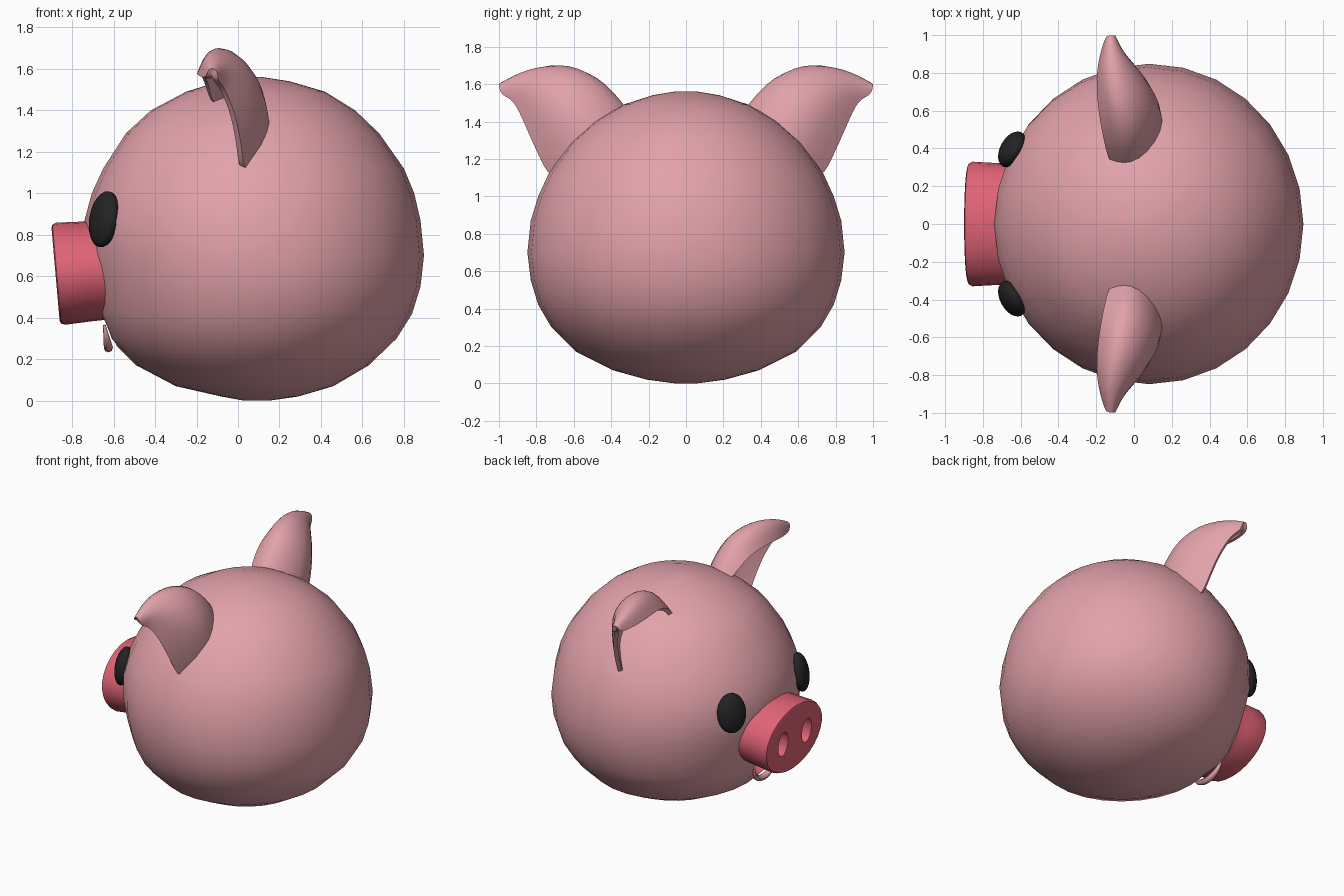
import bpy, bmesh, math
from mathutils import Matrix, Vector

if "Cube" in bpy.data.objects:
    bpy.data.objects.remove(bpy.data.objects["Cube"])


def material(name, rgb):
    m = bpy.data.materials.new(name)
    m.diffuse_color = (*rgb, 1)
    m.use_nodes = True
    m.node_tree.nodes["Principled BSDF"].inputs["Base Color"].default_value = m.diffuse_color
    return m


PINK = material("skin pink", (0.76, 0.36, 0.40))
RED = material("snout rose", (0.74, 0.125, 0.18))
BLACK = material("eye black", (0.017, 0.017, 0.017))


def add(name, bm, *mats):
    me = bpy.data.meshes.new(name)
    bm.to_mesh(me)
    bm.free()
    for m in mats:
        me.materials.append(m)
    ob = bpy.data.objects.new(name, me)
    bpy.context.collection.objects.link(ob)
    return ob


def loft(name, rings, *mats, closed=True):
    """Skin a list of point rings; closed rings get end caps."""
    bm = bmesh.new()
    vs = [[bm.verts.new(p) for p in r] for r in rings]
    n = len(rings[0])
    for a, b in zip(vs, vs[1:]):
        for i in range(n if closed else n - 1):
            j = (i + 1) % n
            bm.faces.new((a[i], a[j], b[j], b[i]))
    if closed:
        bm.faces.new(vs[0])
        bm.faces.new(vs[-1])
    bmesh.ops.recalc_face_normals(bm, faces=bm.faces)
    return add(name, bm, *mats)


def ellipsoid(name, matrix, radii, *mats, seg=24):
    bm = bmesh.new()
    bmesh.ops.create_uvsphere(bm, u_segments=seg, v_segments=seg // 2, radius=1,
                              matrix=matrix @ Matrix.Diagonal((*radii, 1)))
    bmesh.ops.recalc_face_normals(bm, faces=bm.faces)
    return add(name, bm, *mats)


def cut(target, cutter):
    cutter.hide_render = True
    mod = target.modifiers.new("cut", 'BOOLEAN')
    mod.operation, mod.solver, mod.object = 'DIFFERENCE', 'EXACT', cutter
    cutters.append(cutter)


def circle(n):
    return [(math.cos(2 * math.pi * i / n), math.sin(2 * math.pi * i / n)) for i in range(n)]


cutters = []

# Head: rings of (z, front x, back x, half width)
profile = [(0.0, 0.03, 0.15, 0.06), (0.02, -0.08, 0.29, 0.21), (0.07, -0.30, 0.46, 0.39),
           (0.17, -0.49, 0.63, 0.59), (0.30, -0.62, 0.765, 0.72), (0.42, -0.67, 0.84, 0.79),
           (0.55, -0.70, 0.88, 0.83), (0.70, -0.735, 0.897, 0.848), (0.87, -0.74, 0.88, 0.83),
           (1.0, -0.705, 0.85, 0.79), (1.12, -0.65, 0.80, 0.735), (1.29, -0.54, 0.68, 0.615),
           (1.40, -0.42, 0.565, 0.49), (1.49, -0.25, 0.42, 0.335), (1.54, -0.09, 0.25, 0.18),
           (1.56, 0.0, 0.12, 0.06)]
head = loft("head", [[((a + b) / 2 + (b - a) / 2 * c, w * s, z) for c, s in circle(28)]
                     for z, a, b, w in profile], PINK, RED)

# Mouth: scooped out of the head below the snout, rose inside
mouth = ellipsoid("mouth_cutter", Matrix.Translation((-0.65, 0, 0.36)), (0.13, 0.125, 0.11), PINK, RED)
for p in mouth.data.polygons:
    p.material_index = 1
cut(head, mouth)

# Lower lip: tapered tube following the lower rim of the mouth
lip_curve = bpy.data.curves.new("lower_lip", 'CURVE')
lip_curve.dimensions = '3D'
lip_curve.bevel_depth, lip_curve.bevel_resolution = 0.022, 2
lip_curve.use_fill_caps = True
sp = lip_curve.splines.new('POLY')
sp.points.add(12)
for i, p in enumerate(sp.points):
    a = math.pi * i / 12
    p.co = (-0.645 + 0.02 * math.sin(a), 0.13 * math.cos(a), 0.365 - 0.11 * math.sin(a), 1)
    p.radius = 0.3 + 0.7 * math.sin(a)
lip_curve.materials.append(PINK)
lip = bpy.data.objects.new("lower_lip", lip_curve)
bpy.context.collection.objects.link(lip)

# Snout: oval disc with a bevelled front, leaning slightly downward
lean = Matrix.Translation((-0.88, 0, 0.61)) @ Matrix.Rotation(math.radians(-5), 4, 'Y')
snout = loft("snout", [[lean @ Vector((x, 0.33 * k * c, 0.247 * k * s)) for c, s in circle(28)]
                       for x, k in [(0.25, 0.97), (0.14, 0.98), (0.025, 1.0), (0.006, 0.97), (0.0, 0.91)]], RED)

# Nostrils: oval holes in the snout
for side in (-1, 1):
    m = lean @ Matrix.Translation((0, 0.135 * side, 0))
    hole = loft("nostril_cutter", [[m @ Vector((x, 0.055 * c, 0.09 * s)) for c, s in circle(18)]
                                   for x in (-0.05, 0.09)], RED)
    cut(snout, hole)

# Eyes: flattened ovals lying on the face
facing = Vector((-0.86, 0.48, 0.17)).to_track_quat('X', 'Z').to_matrix().to_4x4()
eyes = ellipsoid("eyes", Matrix.Translation((-0.645, 0.395, 0.875)) @ facing, (0.06, 0.103, 0.137), BLACK)

# Ears: cupped leaf; each station runs front rim, top, back, outer rim
stations = [
    [(-0.12, 0.30, 1.38), (0.02, 0.26, 1.44), (0.20, 0.50, 1.24), (0.02, 0.70, 1.06)],
    [(-0.15, 0.45, 1.54), (-0.01, 0.41, 1.66), (0.20, 0.60, 1.44), (0.01, 0.77, 1.20)],
    [(-0.18, 0.62, 1.58), (-0.09, 0.60, 1.76), (0.10, 0.73, 1.59), (-0.02, 0.85, 1.38)],
    [(-0.19, 0.82, 1.57), (-0.15, 0.82, 1.71), (-0.05, 0.88, 1.63), (-0.08, 0.91, 1.52)],
    [(-0.14, 0.98, 1.545), (-0.13, 0.99, 1.60), (-0.11, 0.995, 1.58), (-0.11, 0.98, 1.54)]]
ears = loft("ears", stations, PINK, closed=False)
sub = ears.modifiers.new("smooth", 'SUBSURF')
sub.levels = sub.render_levels = 2
shell = ears.modifiers.new("shell", 'SOLIDIFY')
shell.thickness, shell.offset = 0.03, 0

for ob in (ears, eyes):
    mir = ob.modifiers.new("mirror", 'MIRROR')
    mir.use_axis = (False, True, False)

# Bake the modifiers, drop the cutters, smooth the surfaces
parts = [head, lip, snout, eyes, ears]
bpy.ops.object.select_all(action='DESELECT')
for ob in parts:
    ob.select_set(True)
bpy.context.view_layer.objects.active = head
bpy.ops.object.convert(target='MESH')
for c in cutters:
    bpy.data.objects.remove(c)
bpy.ops.object.shade_smooth_by_angle(angle=math.radians(45))
